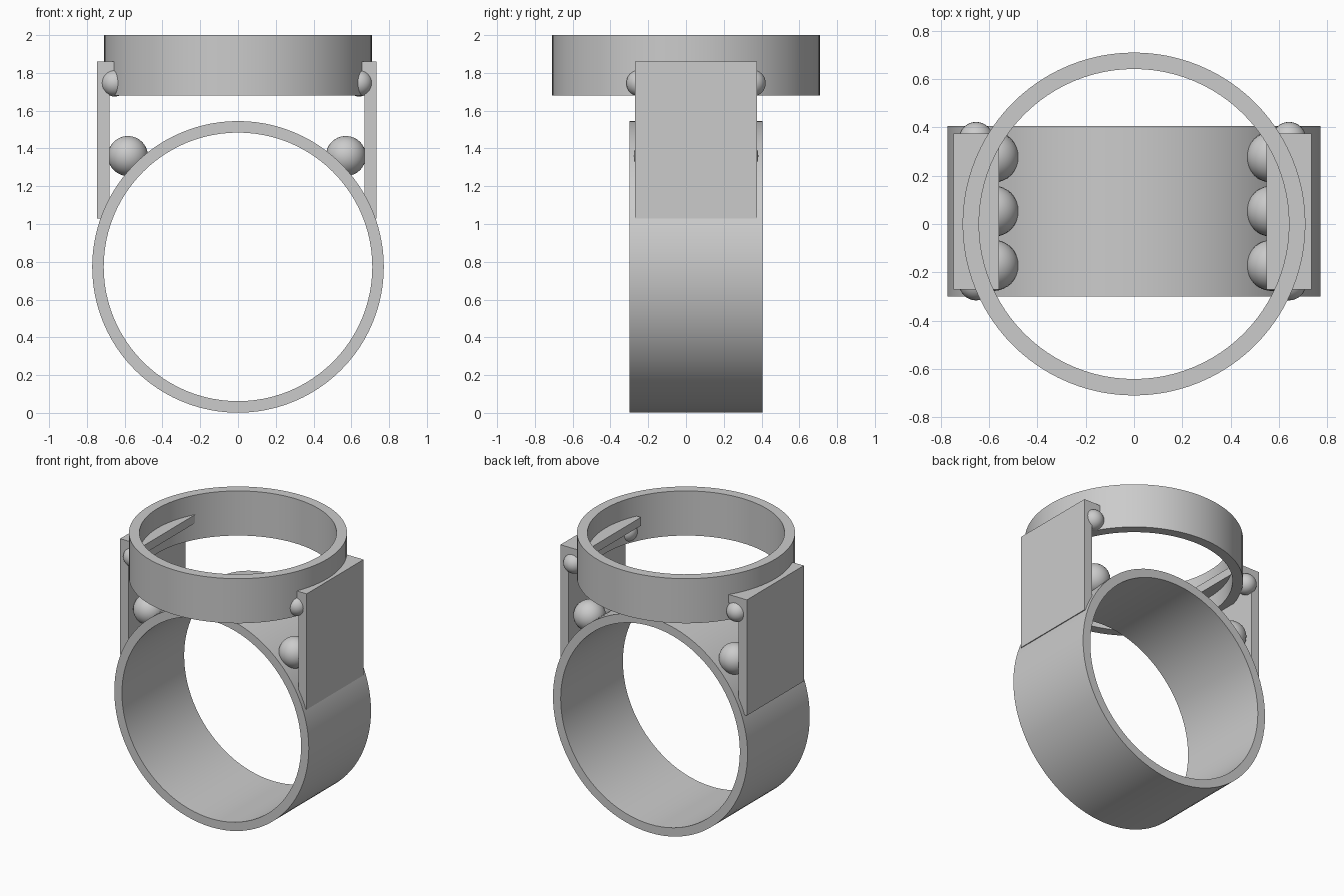
import bpy, bmesh, math
from mathutils import Matrix, Vector

cube = bpy.data.objects.get("Cube")
if cube:
    bpy.data.objects.remove(cube, do_unlink=True)

GREY = (0.6, 0.6, 0.6, 1.0)
metal = bpy.data.materials.new("plain grey metal")
metal.use_nodes = True
metal.diffuse_color = GREY
metal.node_tree.nodes["Principled BSDF"].inputs["Base Color"].default_value = GREY


def finish(name, bm, smooth=True):
    bmesh.ops.recalc_face_normals(bm, faces=bm.faces)
    mesh = bpy.data.meshes.new(name)
    bm.to_mesh(mesh)
    bm.free()
    mesh.materials.append(metal)
    obj = bpy.data.objects.new(name, mesh)
    bpy.context.collection.objects.link(obj)
    if smooth:
        bpy.ops.object.select_all(action='DESELECT')
        obj.select_set(True)
        bpy.context.view_layer.objects.active = obj
        bpy.ops.object.shade_smooth_by_angle(angle=math.radians(35))
    return obj


def band(name, outer, inner, low, high, matrix, segments=96):
    """Flat hoop: a rectangular section spun around the z axis."""
    bm = bmesh.new()
    section = [(inner, low), (outer, low), (outer, high), (inner, high)]
    verts = [bm.verts.new((r, 0, z)) for r, z in section]
    edges = [bm.edges.new((verts[i], verts[(i + 1) % 4])) for i in range(4)]
    bmesh.ops.spin(bm, geom=verts + edges, cent=(0, 0, 0), axis=(0, 0, 1),
                   angle=math.tau, steps=segments, use_merge=True)
    bmesh.ops.remove_doubles(bm, verts=bm.verts, dist=1e-4)
    bmesh.ops.transform(bm, matrix=matrix, verts=bm.verts)
    return finish(name, bm)


def ball(name, centre, radius):
    bm = bmesh.new()
    bmesh.ops.create_uvsphere(bm, u_segments=32, v_segments=16, radius=radius,
                              matrix=Matrix.Translation(centre))
    return finish(name, bm)


def bracket(name, side):
    """Upright plate with an inward ledge on top, extruded along y."""
    profile = [(0.74, 1.03), (0.74, 1.86), (0.553, 1.86),
               (0.553, 1.8), (0.675, 1.8), (0.675, 1.03)]
    bm = bmesh.new()
    face = bm.faces.new([bm.verts.new((side * x + SHIFT, -0.27, z)) for x, z in profile])
    new = bmesh.ops.extrude_face_region(bm, geom=[face])["geom"]
    bmesh.ops.translate(bm, vec=Vector((0, 0.645, 0)),
                        verts=[v for v in new if isinstance(v, bmesh.types.BMVert)])
    return finish(name, bm, smooth=False)


SHIFT = -0.006
MID_Y = 0.053

# Large lower hoop lying along y, and the upper hoop lying flat
band("finger_band", 0.772, 0.711, -0.405, 0.3,
     Matrix.Translation((0, 0, 0.773)) @ Matrix.Rotation(math.pi / 2, 4, 'X'))
band("top_collar", 0.709, 0.641, 1.68, 2.0, Matrix.Identity(4))

# Side brackets with their balls
for label, side in (("left", 1), ("right", -1)):
    bracket(label + "_bracket", side)
    for i in (-1, 0, 1):
        ball(f"{label}_shoulder_ball_{i + 2}",
             (side * 0.577 + SHIFT, MID_Y + i * 0.224, 1.36), 0.106)
    for end, i in (("front", -1), ("back", 1)):
        ball(f"{label}_{end}_collar_ball",
             (side * 0.647 + SHIFT, MID_Y + i * 0.298, 1.746), 0.071)
